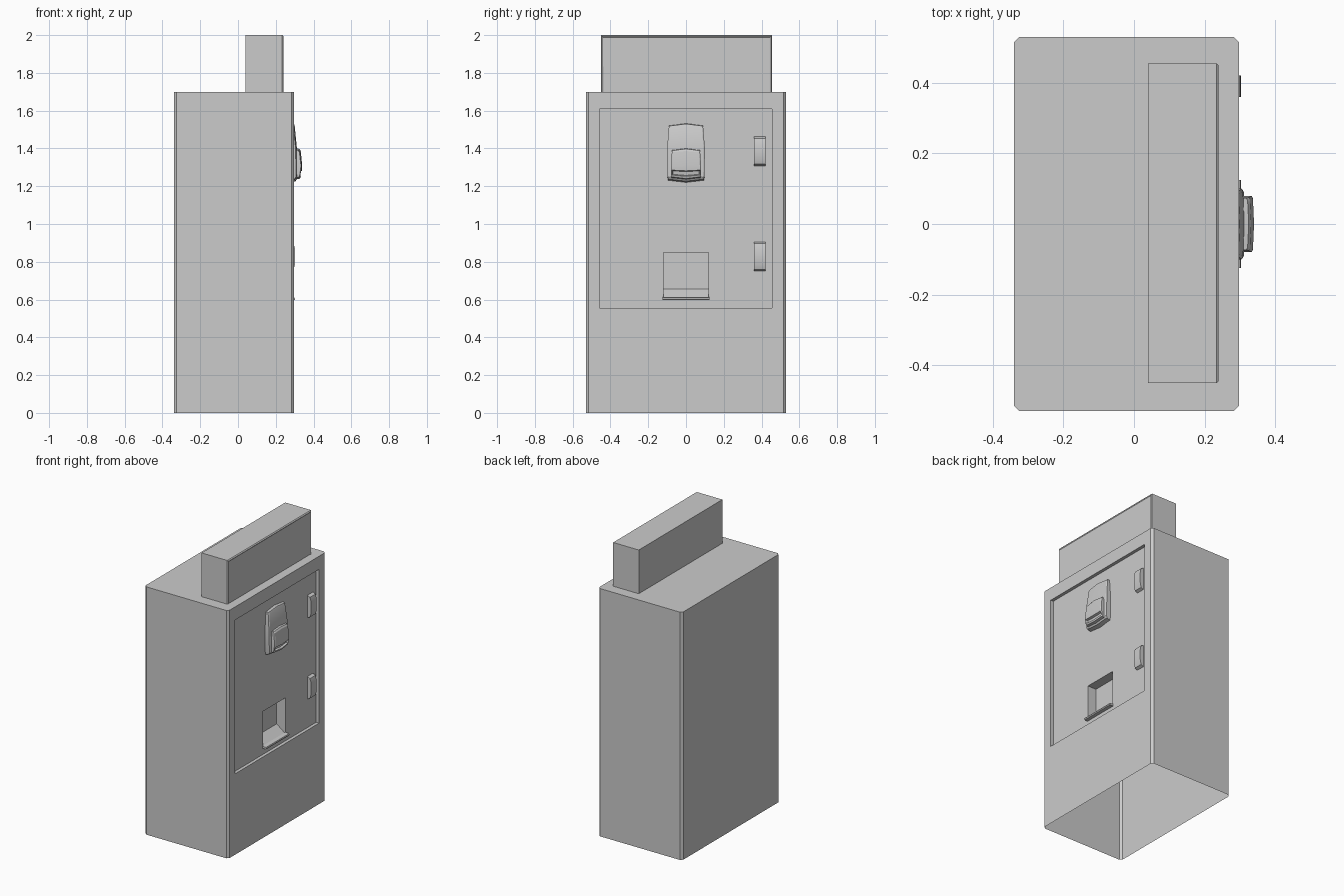
import bpy, bmesh, math

if "Cube" in bpy.data.objects:
    bpy.data.objects.remove(bpy.data.objects["Cube"])

DOOR_X = 0.275   # recessed door plane
FRONT_X = 0.297  # cabinet front plane


def finish(bm, name, angle=None):
    bmesh.ops.remove_doubles(bm, verts=bm.verts, dist=0.0003)
    bmesh.ops.recalc_face_normals(bm, faces=bm.faces)
    me = bpy.data.meshes.new(name)
    bm.to_mesh(me)
    bm.free()
    ob = bpy.data.objects.new(name, me)
    bpy.context.collection.objects.link(ob)
    if angle:
        bpy.context.view_layer.objects.active = ob
        ob.select_set(True)
        bpy.ops.object.shade_smooth_by_angle(angle=math.radians(angle))
        ob.select_set(False)
    return ob


def rect(bm, x, y0, y1, z0, z1):
    return [bm.verts.new((x, y, z)) for y, z in ((y0, z0), (y1, z0), (y1, z1), (y0, z1))]


def bridge(bm, a, b):
    n = len(a)
    for i in range(n):
        j = (i + 1) % n
        bm.faces.new((a[i], a[j], b[j], b[i]))


def crowned_loft(name, base, rows, crown_x, crown_z):
    """Raised shape on the door: each row is (z, half width, front x, dent)."""
    bm = bmesh.new()
    grid = []
    mid_z = (rows[0][0] + rows[-1][0]) / 2
    span = (rows[0][0] - rows[-1][0]) / 2
    for z, h, x, dent in rows:
        cz = crown_z * (z - mid_z) / span
        e = max(x - 0.004, base)
        top = x if x <= base else x - dent
        cx = 0 if x <= base else crown_x
        pts = [(base, -h, 0), (e, -h, 0), (x, -h + 0.007, 0), (top, -h + 0.012, 0),
               (top + cx, 0, cz), (top, h - 0.012, 0), (x, h - 0.007, 0), (e, h, 0), (base, h, 0)]
        grid.append([bm.verts.new((px, py, z + pz)) for px, py, pz in pts])
    for a, b in zip(grid, grid[1:]):
        for i in range(len(a) - 1):
            bm.faces.new((a[i], a[i + 1], b[i + 1], b[i]))
    return finish(bm, name, 25)


# Cabinet: open-bottomed shell with chamfered uprights and a framed front
bm = bmesh.new()
c, bx, hy, H = 0.015, -0.34, 0.53, 1.7
plan = [(FRONT_X, hy - c), (FRONT_X - c, hy), (bx + c, hy), (bx, hy - c),
        (bx, -hy + c), (bx + c, -hy), (FRONT_X - c, -hy), (FRONT_X, -hy + c)]
low = [bm.verts.new((x, y, 0)) for x, y in plan]
high = [bm.verts.new((x, y, H)) for x, y in plan]
for i in range(7):
    bm.faces.new((low[i], low[i + 1], high[i + 1], high[i]))
bm.faces.new(high)
outer = [low[7], low[0], high[0], high[7]]
frame = rect(bm, FRONT_X, -0.457, 0.455, 0.555, 1.61)
door = rect(bm, DOOR_X, -0.457, 0.455, 0.555, 1.61)
slot = rect(bm, DOOR_X, -0.12, 0.12, 0.605, 0.85)
inner = rect(bm, DOOR_X - 0.065, -0.12, 0.12, 0.655, 0.85)
for a, b in ((outer, frame), (frame, door), (door, slot), (slot, inner)):
    bridge(bm, a, b)
bm.faces.new(inner)
finish(bm, "cabinet")

# Top sign box with a slightly sunken front panel
bm = bmesh.new()
bmesh.ops.create_cube(bm, size=1)
for v in bm.verts:
    v.co = (0.14 + v.co.x * 0.2, 0.002 + v.co.y * 0.906, 1.85 + v.co.z * 0.3)
bm.normal_update()
bmesh.ops.delete(bm, geom=[f for f in bm.faces if f.normal.z < -0.9], context='FACES_ONLY')
edges = [e for e in bm.edges if all(v.co.x > 0.2 for v in e.verts) and not e.is_boundary]
bmesh.ops.bevel(bm, geom=edges, offset=0.006, segments=1, affect='EDGES')
bm.normal_update()
face = max((f for f in bm.faces if f.normal.x > 0.9), key=lambda f: f.calc_area())
bmesh.ops.inset_region(bm, faces=[face], thickness=0.008, depth=-0.004)
finish(bm, "sign_box")

# Coin plate and coin mechanism housing
crowned_loft("coin_plate", DOOR_X,
             [(1.522, 0.090, DOOR_X, 0), (1.520, 0.090, 0.293, 0), (1.512, 0.091, 0.297, 0),
              (1.40, 0.100, 0.309, 0), (1.25, 0.098, 0.311, 0), (1.236, 0.095, 0.302, 0),
              (1.230, 0.094, DOOR_X, 0)], 0.003, 0.010)
crowned_loft("coin_housing", 0.303,
             [(1.393, 0.073, 0.303, 0), (1.390, 0.073, 0.322, 0), (1.380, 0.075, 0.329, 0),
              (1.31, 0.080, 0.337, 0), (1.285, 0.080, 0.335, 0), (1.281, 0.080, 0.334, 0.014),
              (1.263, 0.080, 0.331, 0.014), (1.259, 0.080, 0.330, 0), (1.248, 0.078, 0.326, 0),
              (1.243, 0.077, 0.303, 0)], 0.003, 0.008)

# Door hinges: arched profile extruded sideways
profile = [(DOOR_X, -0.077), (0.294, -0.068), (0.301, -0.045), (0.303, 0),
           (0.301, 0.045), (0.294, 0.068), (DOOR_X, 0.077)]
for name, zc in (("upper_hinge", 1.385), ("lower_hinge", 0.828)):
    bm = bmesh.new()
    sides = [[bm.verts.new((x, y, zc + z)) for x, z in profile] for y in (0.36, 0.42)]
    bridge(bm, *sides)
    for s in sides:
        bm.faces.new(s)
    finish(bm, name, 35)

# Dispenser lip below the opening
bm = bmesh.new()
lip = [(DOOR_X - 0.002, 0.597), (0.300, 0.597), (0.303, 0.604), (0.300, 0.610), (DOOR_X - 0.002, 0.613)]
sides = [[bm.verts.new((x, y, z)) for x, z in lip] for y in (-0.125, 0.125)]
bridge(bm, *sides)
for s in sides:
    bm.faces.new(s)
finish(bm, "dispenser_lip")
